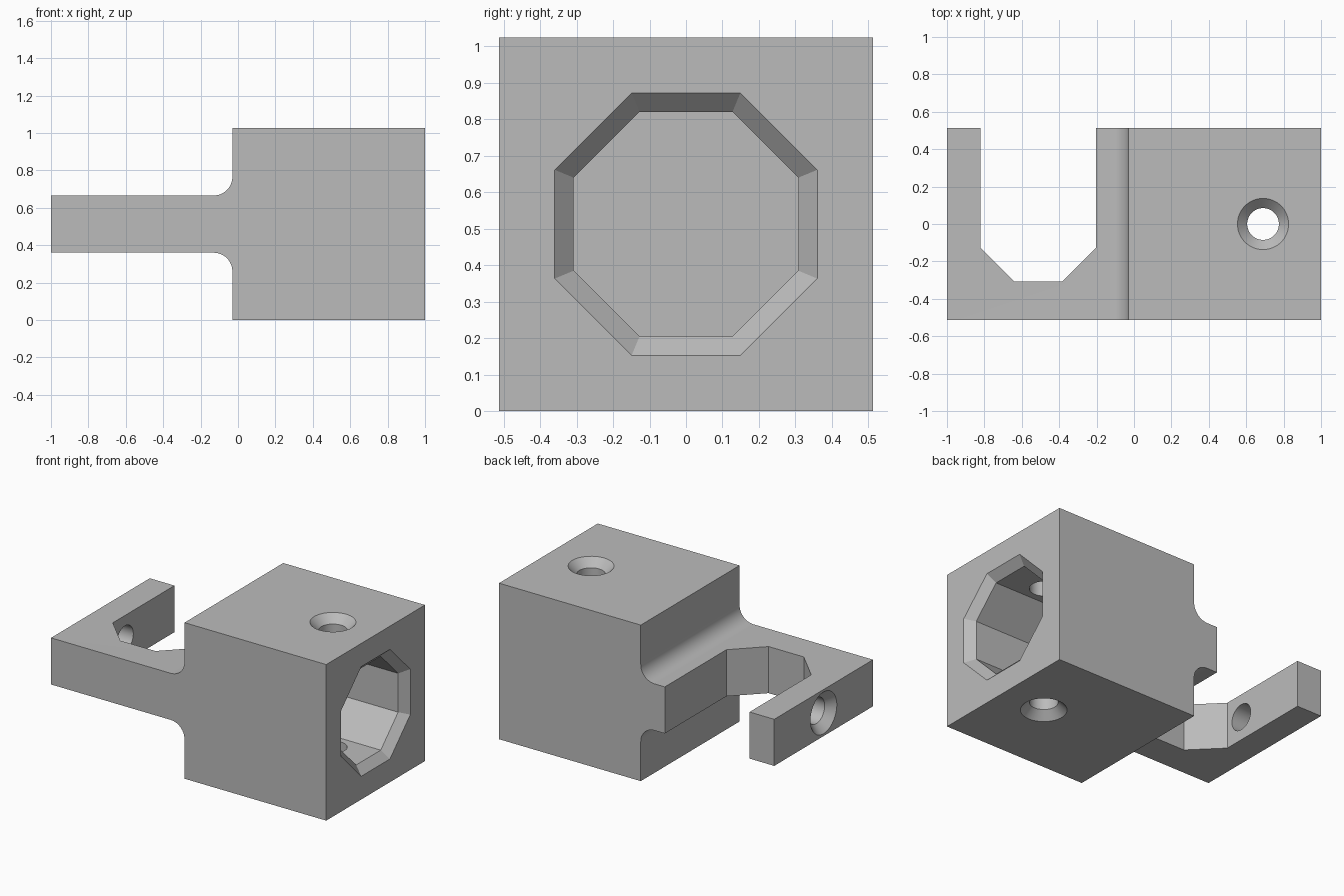
import bpy, bmesh
from math import cos, sin, pi, radians
from mathutils import Vector

old = bpy.data.objects.get("Cube")
if old:
    bpy.data.objects.remove(old, do_unlink=True)

HALF = 0.5125          # half of the block's side, also its centre height
ARM = 0.153            # half of the arm's thickness
SHOULDER = -0.03       # where the block meets the arm
FILLET = 0.1
FLAT = 0.308           # octagon centre to flat
CORNER = FLAT * (2 ** 0.5 - 1)
BORE, RIM = 0.085, 0.137
SINK = RIM - BORE
OVER = 0.01            # cutters overshoot the surface by this much

grey = bpy.data.materials.new("plain grey")
grey.use_nodes = True
colour = (0.5, 0.5, 0.5, 1)
grey.diffuse_color = colour
grey.node_tree.nodes["Principled BSDF"].inputs["Base Color"].default_value = colour


def finish(name, bm):
    bmesh.ops.recalc_face_normals(bm, faces=bm.faces)
    mesh = bpy.data.meshes.new(name)
    bm.to_mesh(mesh)
    bm.free()
    mesh.materials.append(grey)
    obj = bpy.data.objects.new(name, mesh)
    bpy.context.collection.objects.link(obj)
    return obj


def extrude(name, points, step):
    """Closed solid from an outline moved along step."""
    bm = bmesh.new()
    face = bm.faces.new([bm.verts.new(p) for p in points])
    new = bmesh.ops.extrude_face_region(bm, geom=[face])["geom"]
    verts = [g for g in new if isinstance(g, bmesh.types.BMVert)]
    bmesh.ops.translate(bm, verts=verts, vec=step)
    return finish(name, bm)


def turned(name, profile, sides, origin, axis):
    """Closed solid from (radius, distance) rings along an axis."""
    bm = bmesh.new()
    turn = Vector(axis).to_track_quat("Z", "Y")
    rings = []
    for r, d in profile:
        angles = [2 * pi * (i + 0.5) / sides for i in range(sides)]
        rings.append([bm.verts.new(Vector(origin) + turn @ Vector((r * cos(a), r * sin(a), d)))
                      for a in angles])
    for a, b in zip(rings, rings[1:]):
        for i in range(sides):
            j = (i + 1) % sides
            bm.faces.new((a[i], a[j], b[j], b[i]))
    bm.faces.new(rings[0])
    bm.faces.new(rings[-1])
    return finish(name, bm)


def cut(body, cutter):
    mod = body.modifiers.new("cut", "BOOLEAN")
    mod.operation, mod.solver, mod.object = "DIFFERENCE", "EXACT", cutter
    bpy.context.view_layer.objects.active = body
    bpy.ops.object.modifier_apply(modifier=mod.name)
    bpy.data.objects.remove(cutter, do_unlink=True)


# Block and arm: one side outline, mirrored top to bottom, with filleted shoulders
upper = [(-1, ARM)]
for i in range(13):
    a = -pi / 2 + i * pi / 24
    upper.append((SHOULDER - FILLET + FILLET * cos(a), ARM + FILLET + FILLET * sin(a)))
upper += [(SHOULDER, HALF), (1, HALF)]
outline = upper + [(x, -z) for x, z in reversed(upper)]
body = extrude("socket_bracket", [(x, -HALF, HALF + z) for x, z in outline], (0, 2 * HALF, 0))

# Open slot in the arm, half an octagon at its closed end
half = [(FLAT, HALF + OVER), (FLAT, -CORNER), (CORNER, -FLAT)]
slot = half + [(-x, y) for x, y in reversed(half)]
cut(body, extrude("slot_cutter", [(x - HALF, y, 0.2) for x, y in slot], (0, 0, 0.6)))

# Octagonal socket with a chamfered mouth
to_corner = 1 / cos(pi / 8)
socket = [((FLAT + SINK + OVER) * to_corner, -OVER), (FLAT * to_corner, SINK), (FLAT * to_corner, 0.82)]
cut(body, turned("socket_cutter", socket, 8, (1, 0, HALF), (-1, 0, 0)))

# Countersunk screw holes: through the block, and through the arm's thin wall
mouth = [(RIM + OVER, -OVER), (BORE, SINK)]
through = mouth + [(r, 2 * HALF - d) for r, d in reversed(mouth)]
cut(body, turned("block_hole_cutter", through, 40, (0.69, 0, 0), (0, 0, 1)))
cut(body, turned("arm_hole_cutter", mouth + [(BORE, 0.3)], 40, (-1, 0, HALF), (1, 0, 0)))

bpy.ops.object.select_all(action="DESELECT")
body.select_set(True)
bpy.context.view_layer.objects.active = body
bpy.ops.object.shade_smooth_by_angle(angle=radians(30))
